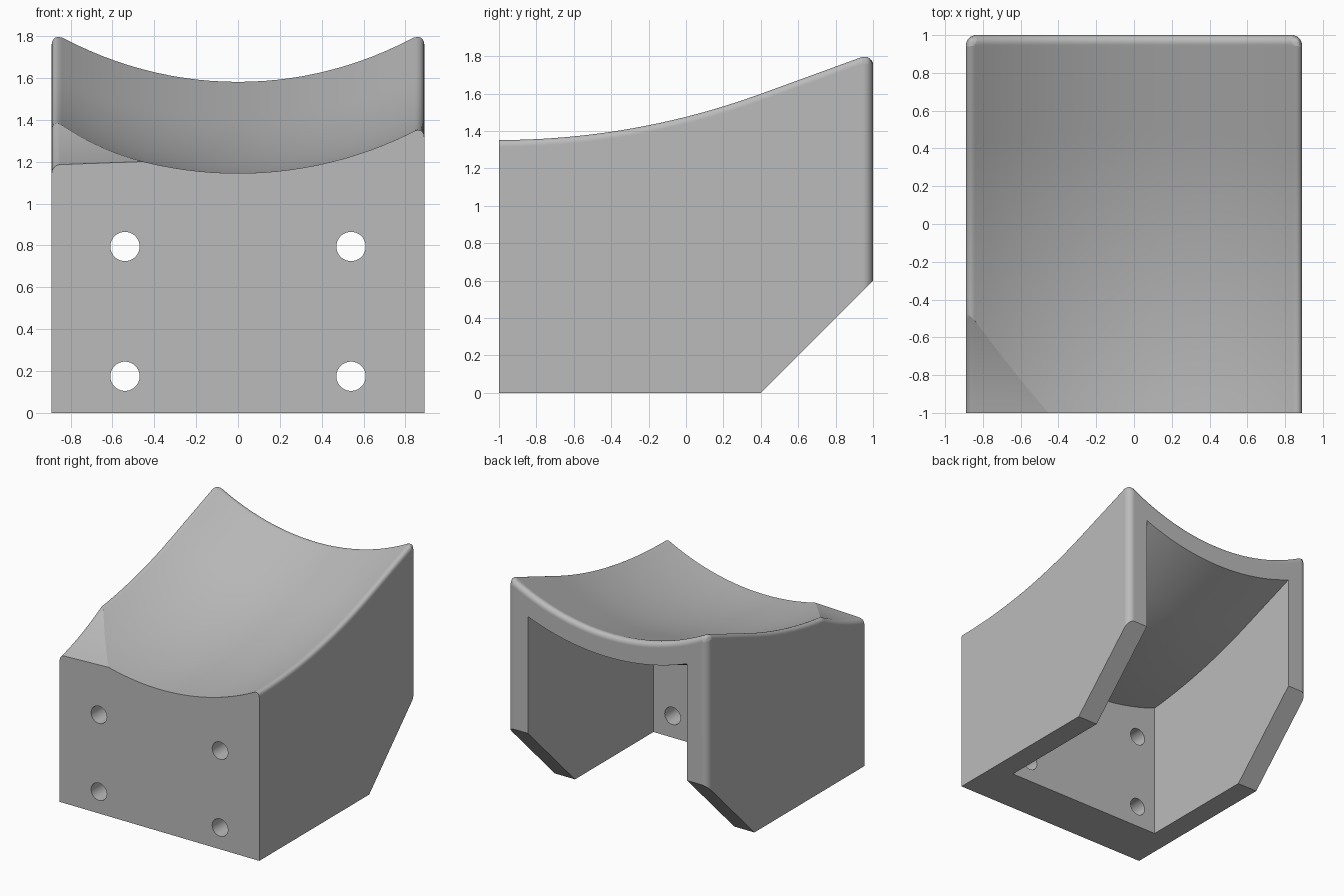
import bpy, bmesh, math

if "Cube" in bpy.data.objects:
    bpy.data.objects.remove(bpy.data.objects["Cube"], do_unlink=True)

HALF, WALL, ROUND = 0.89, 0.18, 0.055
TILT = math.radians(20)


def saddle(x, y, drop=0.0):
    """Height of the curved cradle, or of its offset by drop."""
    r = 1.865 + drop
    R = 4.295 + drop - (r - math.sqrt(r * r - x * x))
    u, bend = y + 1, R * math.sin(TILT)
    if u < bend:
        return 5.44 - math.sqrt(R * R - u * u)
    return 5.44 - R * math.cos(TILT) + (u - bend) * math.tan(TILT)


def spread(a, b, n):
    return [a + (b - a) * i / n for i in range(n + 1)]


def solid(name, xs, ys, height, base, bevel=0.0):
    """Solid between a height grid and a base profile of (y, z) points."""
    bm = bmesh.new()
    top = [[bm.verts.new((x, y, height(x, y))) for y in ys] for x in xs]
    low = [[bm.verts.new((x, y, z)) for y, z in base] for x in (xs[0], xs[-1])]
    for a, b in zip(top, top[1:]):
        for j in range(len(ys) - 1):
            bm.faces.new((a[j], b[j], b[j + 1], a[j + 1]))
    for column, foot in ((top[0], low[0]), (top[-1], low[1])):
        bm.faces.new(column + foot[::-1])
    for j in (0, -1):
        bm.faces.new([c[j] for c in top] + [low[1][j], low[0][j]])
    for k in range(len(base) - 1):
        bm.faces.new((low[0][k], low[1][k], low[1][k + 1], low[0][k + 1]))
    bmesh.ops.recalc_face_normals(bm, faces=bm.faces)
    if bevel:
        # Round the top sides, the top back and the upright back edges
        back = [c[-1] for c in top]
        chains = [top[0], top[-1], back, [back[0], low[0][-1]], [back[-1], low[1][-1]]]
        edges = {bm.edges.get(p) for c in chains for p in zip(c, c[1:])}
        bmesh.ops.bevel(bm, geom=list(edges), offset=bevel, offset_type='OFFSET',
                        segments=10, profile=0.5, affect='EDGES', clamp_overlap=False)
    mesh = bpy.data.meshes.new(name)
    bm.to_mesh(mesh)
    bm.free()
    obj = bpy.data.objects.new(name, mesh)
    bpy.context.collection.objects.link(obj)
    return obj


def cut(target, cutter):
    cutter.hide_render = True
    mod = target.modifiers.new("cut", 'BOOLEAN')
    mod.operation, mod.solver, mod.object = 'DIFFERENCE', 'EXACT', cutter
    bpy.ops.object.select_all(action='DESELECT')
    bpy.context.view_layer.objects.active = target
    target.select_set(True)
    bpy.ops.object.modifier_apply(modifier=mod.name)
    bpy.data.objects.remove(cutter, do_unlink=True)


# Outer block with chamfered lower back
body = solid("cradle_bracket", spread(-HALF, HALF, 28), spread(-1, 1, 28), saddle,
             [(-1, 0), (0.4, 0), (1, 0.6)], ROUND)

# Hollow underside, open at the back and bottom
inner = HALF - WALL
cut(body, solid("hollow", spread(-inner, inner, 24), spread(-0.6, 1.1, 24),
                lambda x, y: saddle(x, y, WALL), [(-0.6, -0.1), (1.1, -0.1)]))


# Relief scooped from one front corner, with a rounded outer lip
def relief(x, y):
    t = y + 1
    lip = 0.04
    d = min(max(x + HALF, 0), lip)
    fall = lip - math.sqrt(lip ** 2 - (lip - d) ** 2)
    return 1.2 + 0.037 * (x + 0.48) + 0.25 * t + 0.28 * t * t - fall


lip_xs = [-HALF + 0.04 * (1 - math.cos(math.pi / 2 * i / 8)) for i in range(9)]
cut(body, solid("relief", [-1] + lip_xs + [-0.3], spread(-1.1, 0, 22), relief,
                [(-1.1, 3), (0, 3)]))

# Four screw holes through the front wall
for x in (-0.54, 0.54):
    for z in (0.175, 0.795):
        bpy.ops.mesh.primitive_cylinder_add(vertices=40, radius=0.07, depth=0.8,
                                            location=(x, -0.8, z),
                                            rotation=(math.pi / 2, 0, 0))
        cut(body, bpy.context.object)

# Plain grey finish
grey = bpy.data.materials.new("plain_grey")
grey.use_nodes = True
colour = (0.5, 0.5, 0.5, 1)
grey.diffuse_color = colour
grey.node_tree.nodes["Principled BSDF"].inputs["Base Color"].default_value = colour
body.data.materials.clear()
body.data.materials.append(grey)

# Smooth curves with crisp flat walls
bpy.ops.object.select_all(action='DESELECT')
bpy.context.view_layer.objects.active = body
body.select_set(True)
bpy.ops.object.shade_smooth_by_angle(angle=math.radians(17))
weighted = body.modifiers.new("flat_walls", 'WEIGHTED_NORMAL')
weighted.keep_sharp = True
